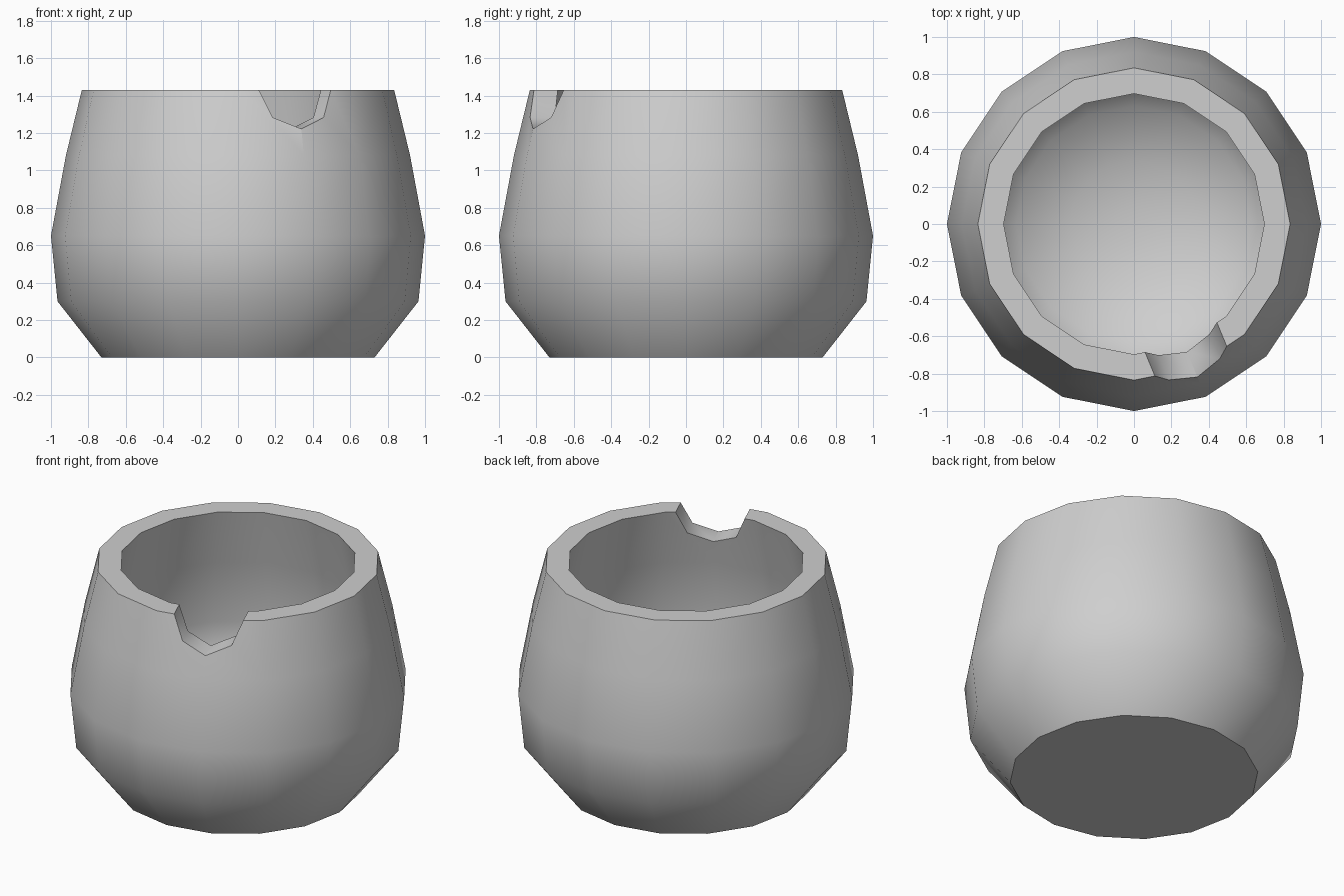
import bpy, bmesh, math
from mathutils import Vector

cube = bpy.data.objects.get("Cube")
if cube:
    bpy.data.objects.remove(cube, do_unlink=True)

SIDES = 16
RIM = 1.43

# One grey clay material
clay = bpy.data.materials.new("grey clay")
clay.use_nodes = True
grey = (0.62, 0.62, 0.62, 1)
clay.diffuse_color = grey
clay.node_tree.nodes["Principled BSDF"].inputs["Base Color"].default_value = grey


def lathe(name, profile, sides):
    """Closed body of stacked rings, capped at both ends of the profile."""
    bm = bmesh.new()
    rings = []
    for r, z in profile:
        angles = [math.tau * i / sides for i in range(sides)]
        rings.append([bm.verts.new((r * math.cos(a), r * math.sin(a), z)) for a in angles])
    for low, high in zip(rings, rings[1:]):
        for i in range(sides):
            j = (i + 1) % sides
            bm.faces.new((low[i], low[j], high[j], high[i]))
    bm.faces.new(rings[0])
    bm.faces.new(rings[-1])
    bmesh.ops.recalc_face_normals(bm, faces=bm.faces)
    mesh = bpy.data.meshes.new(name)
    bm.to_mesh(mesh)
    bm.free()
    mesh.materials.append(clay)
    obj = bpy.data.objects.new(name, mesh)
    bpy.context.collection.objects.link(obj)
    return obj


# Bowl: outside from the base up, over the rim, then down the rounded inside
outside = [(0.73, 0), (0.965, 0.30), (1, 0.65), (0.92, 1.08), (0.835, RIM)]
inside = [(0.697, RIM), (0.772, 1.07), (0.85, 0.65), (0.82, 0.40),
          (0.63, 0.21), (0.34, 0.09), (0.1, 0.06)]
bowl = lathe("bowl", outside + inside, SIDES)

# Eight-sided cutter for the notch in the rim
angle = math.radians(-67.5)
cutter = lathe("notch_cutter", [(0.208, -0.4), (0.208, 0.4)], 8)
cutter.location = Vector((math.cos(angle), math.sin(angle), 0)) * 0.8 + Vector((0, 0, RIM))
cutter.rotation_euler = (math.pi / 2, 0, angle + math.pi / 2)
cutter.hide_render = True

# Cut the notch and shade the walls smooth, keeping rim and base crisp
cut = bowl.modifiers.new("notch", "BOOLEAN")
cut.operation = "DIFFERENCE"
cut.solver = "EXACT"
cut.object = cutter
bpy.ops.object.select_all(action="DESELECT")
bowl.select_set(True)
bpy.context.view_layer.objects.active = bowl
bpy.ops.object.modifier_apply(modifier=cut.name)
bpy.data.objects.remove(cutter, do_unlink=True)
bpy.ops.object.shade_smooth_by_angle(angle=math.radians(51))
